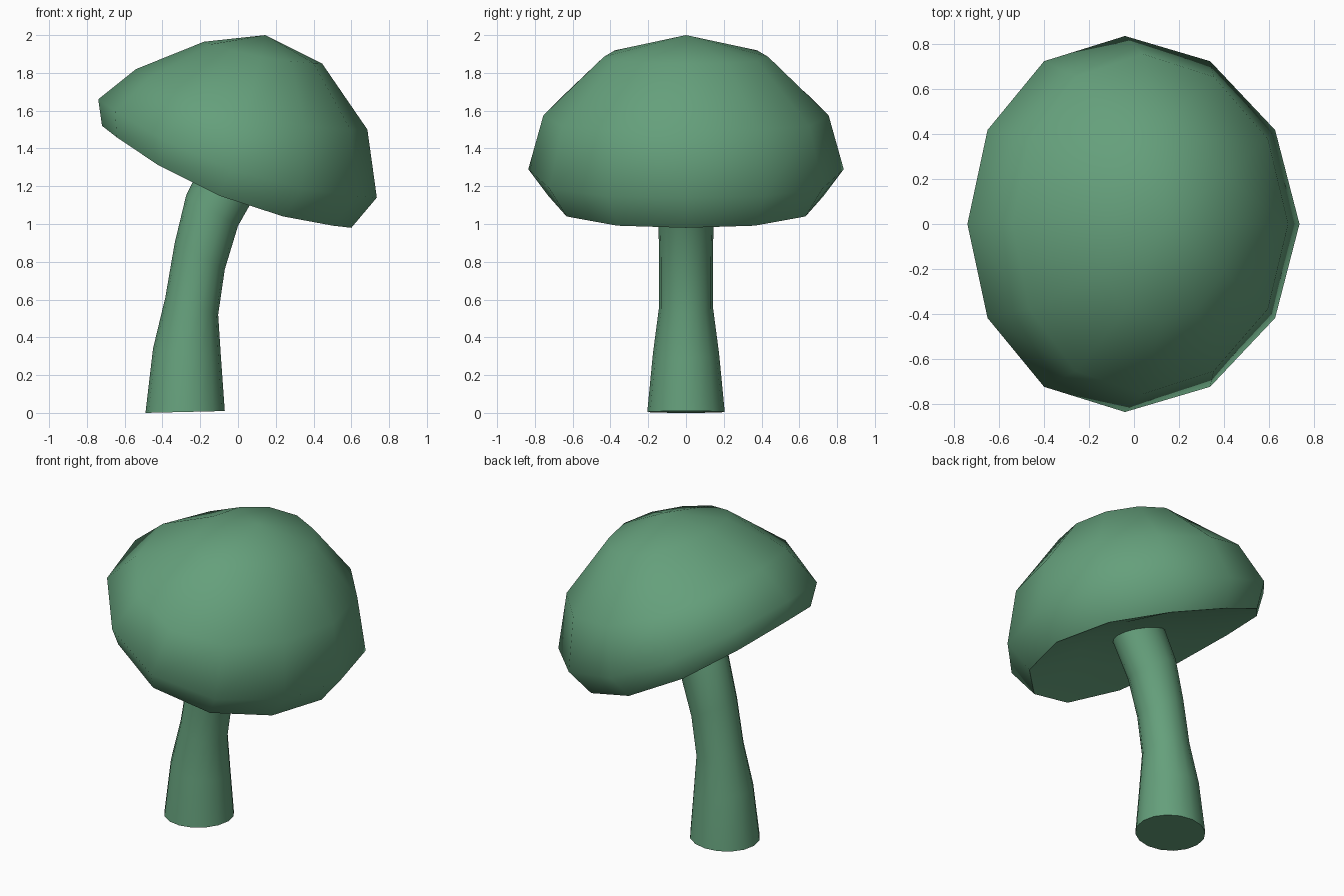
import bpy, bmesh, math

cube = bpy.data.objects.get("Cube")
if cube:
    bpy.data.objects.remove(cube, do_unlink=True)

green = bpy.data.materials.new("muted_green")
green.use_nodes = True
green.diffuse_color = (0.13, 0.35, 0.2, 1)
green.node_tree.nodes["Principled BSDF"].inputs["Base Color"].default_value = (0.13, 0.35, 0.2, 1)


def add_ring(bm, left, mid, right, radius, sides):
    """Ring whose plane is bent through three (x, z) points, left to right."""
    verts = []
    for i in range(sides):
        t = 2 * math.pi * i / sides
        c = math.cos(t)
        x, z = (m + (r - l) / 2 * c + ((l + r) / 2 - m) * c * c
                for l, m, r in zip(left, mid, right))
        verts.append(bm.verts.new((x, radius * math.sin(t), z)))
    return verts


def bridge(bm, low, high):
    n = len(low)
    for i in range(n):
        j = (i + 1) % n
        bm.faces.new((low[i], low[j], high[j], high[i]))


def fan(bm, ring, point):
    tip = bm.verts.new(point)
    for i, v in enumerate(ring):
        bm.faces.new((v, ring[(i + 1) % len(ring)], tip))


def finish(bm, name):
    bmesh.ops.recalc_face_normals(bm, faces=bm.faces[:])
    mesh = bpy.data.meshes.new(name)
    bm.to_mesh(mesh)
    bm.free()
    mesh.materials.append(green)
    obj = bpy.data.objects.new(name, mesh)
    bpy.context.collection.objects.link(obj)
    bpy.ops.object.select_all(action='DESELECT')
    obj.select_set(True)
    bpy.context.view_layer.objects.active = obj
    bpy.ops.object.shade_smooth_by_angle(angle=math.radians(60))


# Cap: hollow underside, rim, widest ring, two dome rings, tip
bm = bmesh.new()
cap_rings = [
    ((-0.42, 1.40), (-0.07, 1.245), (0.31, 1.14), 0.40),
    ((-0.72, 1.52), (-0.10, 1.15), (0.60, 0.98), 0.73),
    ((-0.74, 1.66), (-0.04, 1.29), (0.735, 1.14), 0.835),
    ((-0.54, 1.82), (0.04, 1.575), (0.685, 1.50), 0.755),
    ((-0.18, 1.965), (0.12, 1.885), (0.445, 1.85), 0.435),
]
rings = [add_ring(bm, *r, 12) for r in cap_rings]
for low, high in zip(rings, rings[1:]):
    bridge(bm, low, high)
fan(bm, rings[0], (-0.05, 0, 1.27))
fan(bm, rings[-1], (0.145, 0, 2.0))
finish(bm, "mushroom_cap")

# Stem: leaning tube with a flared foot
bm = bmesh.new()
stem_rings = [
    ((-0.49, 0.0), (-0.07, 0.01), 0.205),
    ((-0.45, 0.34), (-0.09, 0.29), 0.175),
    ((-0.385, 0.61), (-0.105, 0.52), 0.142),
    ((-0.335, 0.90), (-0.07, 0.76), 0.142),
    ((-0.275, 1.15), (0.0, 0.99), 0.148),
    ((-0.15, 1.41), (0.13, 1.22), 0.148),
]
rings = []
for left, right, radius in stem_rings:
    mid = [(l + r) / 2 for l, r in zip(left, right)]
    rings.append(add_ring(bm, left, mid, right, radius, 16))
for low, high in zip(rings, rings[1:]):
    bridge(bm, low, high)
bm.faces.new(rings[0])
bm.faces.new(rings[-1])
finish(bm, "mushroom_stem")
